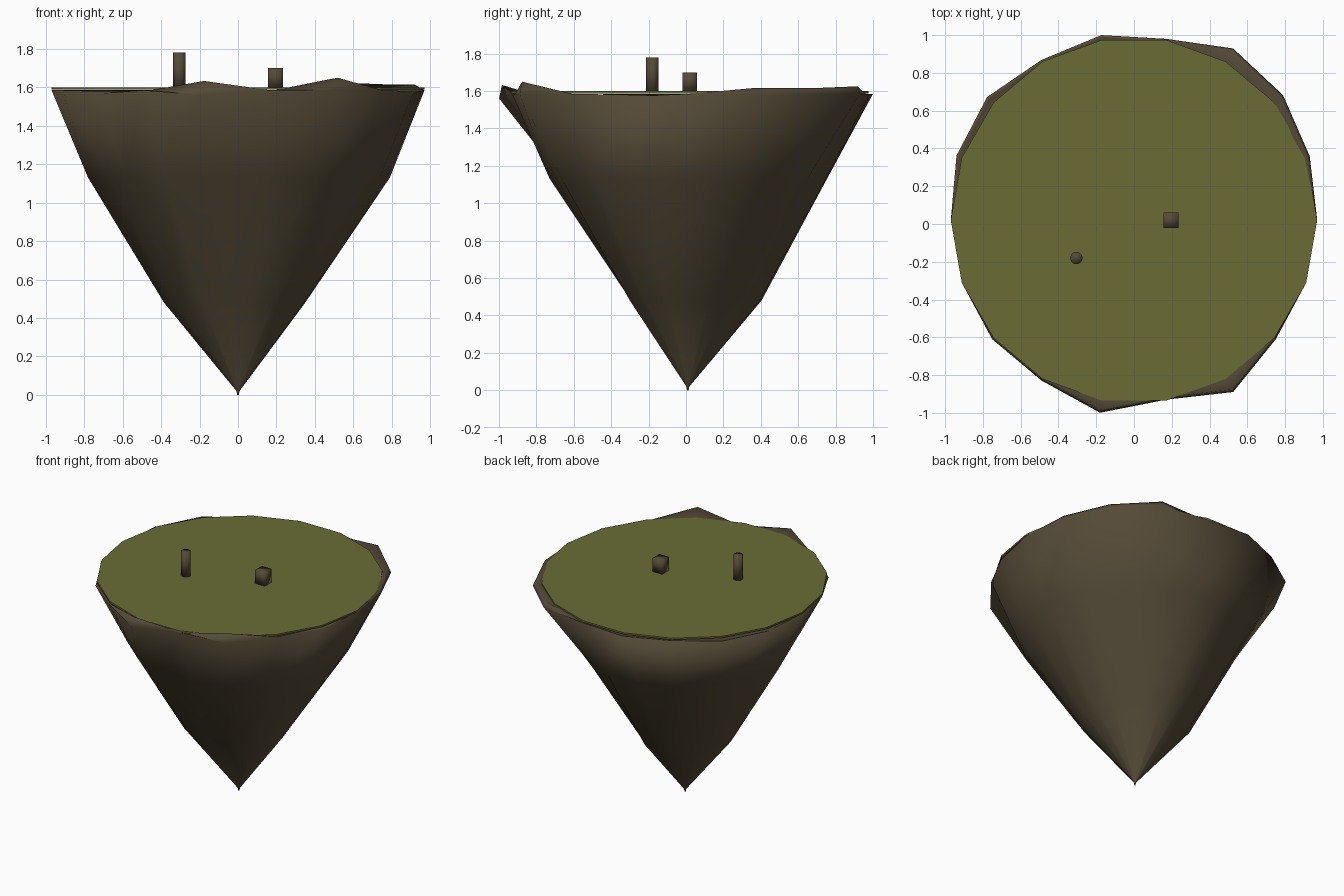
import bpy, bmesh
from math import sin, cos, radians

if "Cube" in bpy.data.objects:
    bpy.data.objects.remove(bpy.data.objects["Cube"], do_unlink=True)

SIDES = 18
CENTRE_Y = 0.02


def material(name, rgb):
    mat = bpy.data.materials.new(name)
    mat.use_nodes = True
    mat.diffuse_color = (*rgb, 1)
    bsdf = mat.node_tree.nodes["Principled BSDF"]
    bsdf.inputs["Base Color"].default_value = (*rgb, 1)
    return mat


brown = material("earth brown", (0.088, 0.068, 0.038))
green = material("grass green", (0.142, 0.152, 0.037))


def finish(name, bm, mat, smooth_angle=None):
    bmesh.ops.recalc_face_normals(bm, faces=bm.faces)
    mesh = bpy.data.meshes.new(name)
    bm.to_mesh(mesh)
    bm.free()
    mesh.materials.append(mat)
    obj = bpy.data.objects.new(name, mesh)
    bpy.context.collection.objects.link(obj)
    if smooth_angle is not None:
        bpy.ops.object.select_all(action="DESELECT")
        obj.select_set(True)
        bpy.context.view_layer.objects.active = obj
        bpy.ops.object.shade_smooth_by_angle(angle=radians(smooth_angle))
    return obj


# Hanging rock: uneven rings, one radius for each side, lofted from tip to rim
lower_radius = [0.35, 0.31, 0.31, 0.33, 0.38, 0.39, 0.38, 0.38, 0.385,
                0.385, 0.36, 0.38, 0.365, 0.32, 0.32, 0.37, 0.375, 0.365]
middle_radius = [0.79, 0.76, 0.74, 0.725, 0.74, 0.745, 0.74, 0.73, 0.72,
                 0.78, 0.71, 0.76, 0.76, 0.69, 0.76, 0.79, 0.8, 0.785]
rim_radius = [0.97, 0.99, 1.03, 1.05, 0.975, 0.995, 0.98, 1.015, 1.0,
              0.97, 0.97, 0.98, 0.98, 1.035, 0.965, 1.05, 0.98, 0.97]
rim_low = {11: 1.565, 13: 1.56, 17: 1.57}
lip_high = {1: 1.615, 2: 1.615, 3: 1.625, 13: 1.633, 15: 1.65}


def rock_point(level, i):
    a = radians(i * 360 / SIDES)
    if level == "spike":
        r, z = 0.004, 0.0
    elif level == "tip":
        r, z = 0.008, 0.02
    elif level == "lower":
        r, z = lower_radius[i], 0.48
    elif level == "middle":
        r, z = middle_radius[i], 1.13
    elif level == "rim":
        r, z = rim_radius[i], rim_low.get(i, 1.585)
    elif level == "lip":
        r, z = rim_radius[i] - 0.015, lip_high.get(i, 1.58)
    else:
        r, z = 0.94, 1.575
    y_shift = 0.01 if z < 0.1 else CENTRE_Y
    return (r * cos(a), y_shift + r * sin(a), z)


bm = bmesh.new()
rings = [[bm.verts.new(rock_point(level, i)) for i in range(SIDES)]
         for level in ("spike", "tip", "lower", "middle", "rim", "lip", "cap")]
for low, high in zip(rings, rings[1:]):
    for i in range(SIDES):
        j = (i + 1) % SIDES
        bm.faces.new((low[i], low[j], high[j], high[i]))
bm.faces.new(rings[0])
bm.faces.new(rings[-1])
finish("hanging_rock", bm, brown, 180)


def cylinder(name, sides, radius, x, y, bottom, top, mat, smooth_angle=None):
    bm = bmesh.new()
    ring = [bm.verts.new((x + radius * cos(radians(k * 360 / sides)),
                          y + radius * sin(radians(k * 360 / sides)), bottom))
            for k in range(sides)]
    base = bm.faces.new(ring)
    result = bmesh.ops.extrude_face_region(bm, geom=[base], use_keep_orig=True)
    for v in result["geom"]:
        if isinstance(v, bmesh.types.BMVert):
            v.co.z = top
    return finish(name, bm, mat, smooth_angle)


# Grass disc and the round post standing on it
cylinder("grass_top", SIDES, 0.97, 0, CENTRE_Y, 1.588, 1.6, green)
cylinder("round_post", 12, 0.033, -0.305, -0.18, 1.59, 1.78, brown, 120)

# Small block
bm = bmesh.new()
bmesh.ops.create_cube(bm, size=1)
for v in bm.verts:
    v.co = (0.195 + v.co.x * 0.08, 0.02 + v.co.y * 0.08, 1.65 + v.co.z * 0.1)
finish("small_block", bm, brown, 120)
